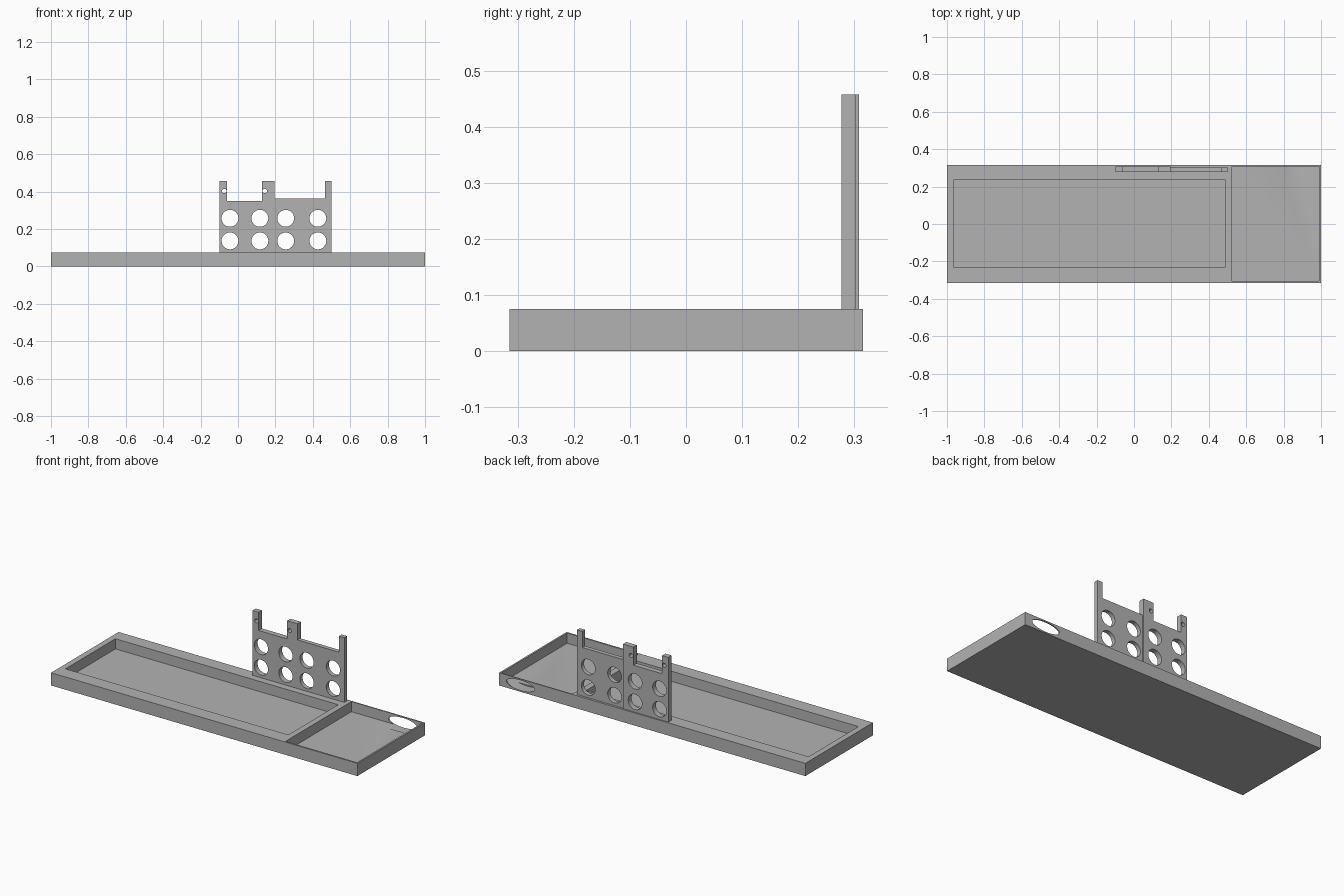
import bpy
from mathutils import Matrix, Vector
from math import pi

cube = bpy.data.objects.get("Cube")
if cube:
    bpy.data.objects.remove(cube)

GREY = (0.45, 0.45, 0.45, 1)
grey = bpy.data.materials.new("plain grey")
grey.use_nodes = True
grey.diffuse_color = GREY
grey.node_tree.nodes["Principled BSDF"].inputs["Base Color"].default_value = GREY


def place(name, scale, loc, turn=Matrix()):
    """Bake the size into the mesh that was just added and name it."""
    ob = bpy.context.object
    ob.name = name
    ob.data.transform(Matrix.Translation(loc) @ turn @ Matrix.Diagonal((*scale, 1)))
    ob.data.materials.append(grey)
    return ob


def box(name, x, y, z):
    lo, hi = Vector((x[0], y[0], z[0])), Vector((x[1], y[1], z[1]))
    bpy.ops.mesh.primitive_cube_add(size=1)
    return place(name, hi - lo, (lo + hi) / 2)


def bore(x, z, rx, rz, y):
    """Cutter running along y with an elliptical section."""
    bpy.ops.mesh.primitive_cylinder_add(vertices=48, radius=1, depth=1)
    return place("cutter", (rx, rz, y[1] - y[0]), (x, sum(y) / 2, z),
                 Matrix.Rotation(pi / 2, 4, "X"))


def cut(ob, cutters):
    for c in cutters:
        mod = ob.modifiers.new("cut", "BOOLEAN")
        mod.operation = "DIFFERENCE"
        mod.solver = "EXACT"
        mod.object = c
    bpy.context.view_layer.update()
    mesh = bpy.data.meshes.new_from_object(
        ob.evaluated_get(bpy.context.evaluated_depsgraph_get()))
    ob.modifiers.clear()
    ob.data = mesh
    for c in cutters:
        bpy.data.objects.remove(c)
    bpy.ops.object.select_all(action="DESELECT")
    ob.select_set(True)
    bpy.context.view_layer.objects.active = ob
    bpy.ops.object.shade_smooth_by_angle()


# Tray with a long pocket, a thin-walled end pocket and an oval port in the back
TOP, FLOOR = 0.075, 0.015
tray = box("tray", (-1, 1), (-0.315, 0.315), (0, TOP))
cut(tray, [
    box("cutter", (-0.965, 0.49), (-0.23, 0.235), (FLOOR, 0.2)),
    box("cutter", (0.525, 0.99), (-0.305, 0.308), (FLOOR, 0.2)),
    bore(0.86, 0.038, 0.092, 0.03, (0.25, 0.4)),
])

# Upright panel in two halves: each has a notch between posts and four holes
PEAK, FRONT = 0.457, 0.277
halves = [
    ("right_panel", (-0.1, 0.195), 0.308, (-0.06, 0.127), 0.35, (-0.043, 0.117)),
    ("left_panel", (0.195, 0.5), 0.302, (0.18, 0.465), 0.362, (0.255, 0.427)),
]
for name, span, back, notch, notch_z, columns in halves:
    panel = box(name, span, (FRONT, back), (TOP, PEAK))
    cutters = [box("cutter", notch, (0.2, 0.4), (notch_z, 0.6))]
    cutters += [bore(x, z, 0.045, 0.045, (0.2, 0.4))
                for x in columns for z in (0.136, 0.257)]
    # Small pin holes in the two posts of the right half
    if name == "right_panel":
        cutters += [bore(x, 0.403, 0.012, 0.012, (0.2, 0.4)) for x in (-0.073, 0.143)]
    cut(panel, cutters)
